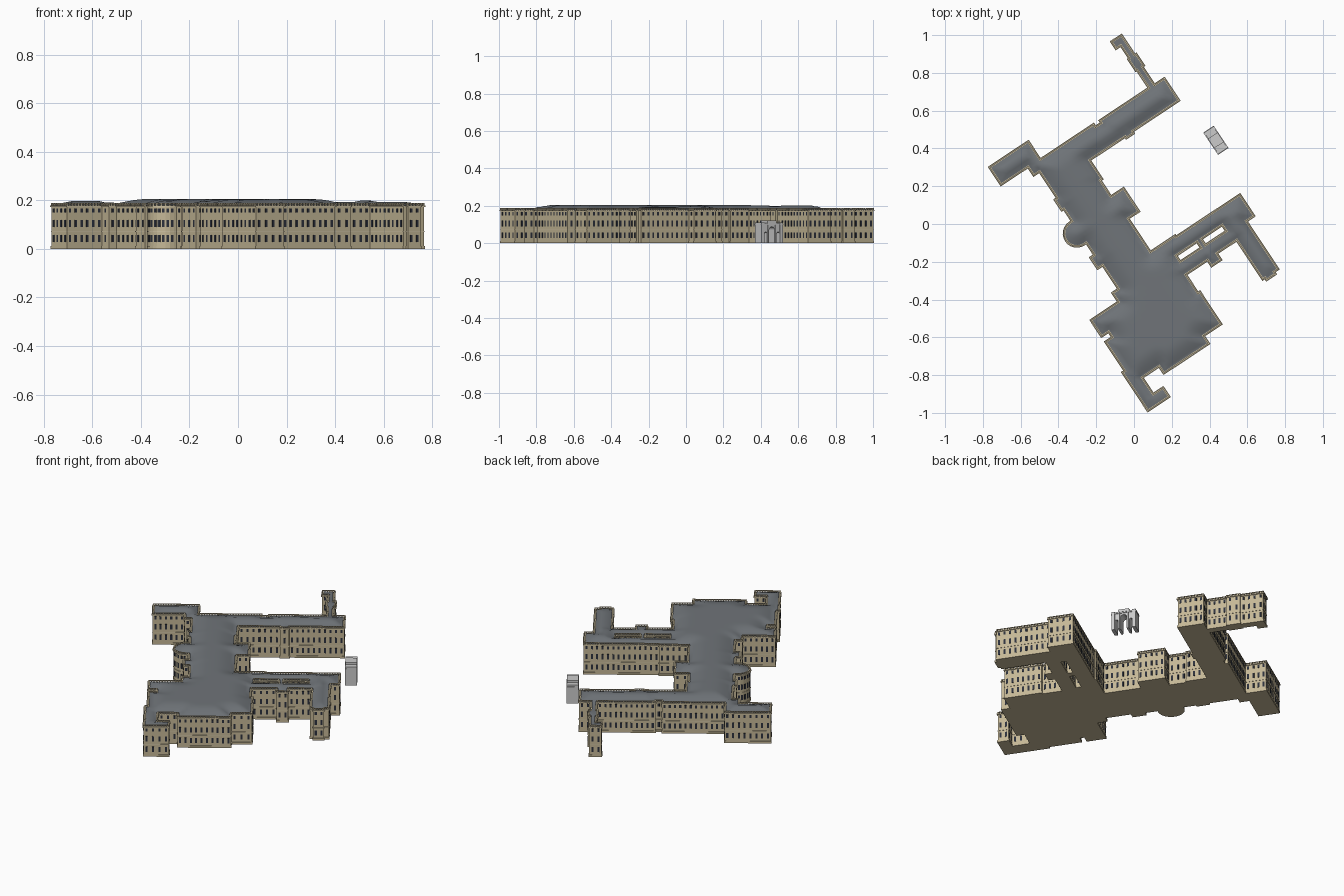
import bpy, bmesh, math
from mathutils import Vector, Matrix
from mathutils.geometry import delaunay_2d_cdt, intersect_point_line

if "Cube" in bpy.data.objects:
    bpy.data.objects.remove(bpy.data.objects["Cube"])

ANGLE = math.radians(33.5)   # whole site is turned on the ground plane


def material(name, col):
    m = bpy.data.materials.new(name)
    m.diffuse_color = (*col, 1)
    m.use_nodes = True
    m.node_tree.nodes["Principled BSDF"].inputs["Base Color"].default_value = m.diffuse_color
    return m


STONE = material("stone", (0.56, 0.48, 0.31))
TRIM = material("trim", (0.62, 0.54, 0.37))
SLATE = material("slate", (0.16, 0.175, 0.19))
GLASS = material("glass", (0.025, 0.03, 0.045))


def finish(bm, name, mat=None):
    me = bpy.data.meshes.new(name)
    bm.to_mesh(me)
    bm.free()
    ob = bpy.data.objects.new(name, me)
    bpy.context.collection.objects.link(ob)
    ob.rotation_euler.z = ANGLE
    if mat:
        me.materials.append(mat)
    return ob


def steps(n):
    """Right-angled path from alternating u, v coordinates."""
    pts = [Vector((n[0], n[1]))]
    for i in range(2, len(n)):
        p = pts[-1].copy()
        p[i % 2] = n[i]
        pts.append(p)
    return pts


def edges(loop):
    return zip(loop, loop[1:] + loop[:1])


def offset(loop, d):
    """Mitred inset (positive d goes into the building)."""
    out = []
    for i, p in enumerate(loop):
        a = (p - loop[i - 1]).normalized()
        b = (loop[(i + 1) % len(loop)] - p).normalized()
        na, nb = Vector((-a.y, a.x)), Vector((-b.y, b.x))
        out.append(p + (na + nb) * d / (1 + na.dot(nb)))
    return out


def inside(p, loops):
    odd = False
    for lp in loops:
        for a, b in edges(lp):
            if (a.y > p.y) != (b.y > p.y) and p.x < a.x + (p.y - a.y) * (b.x - a.x) / (b.y - a.y):
                odd = not odd
    return odd


def fill(loops, extra=()):
    pts, con = [], []
    for lp in loops:
        s = len(pts)
        pts += lp
        con += [(s + i, s + (i + 1) % len(lp)) for i in range(len(lp))]
    res = delaunay_2d_cdt(pts + list(extra), con, [], 0, 1e-6)
    vs = res[0]
    fs = [f for f in res[2] if inside(sum((vs[i] for i in f), Vector((0, 0))) / len(f), loops)]
    return vs, fs


def prism(loops, z0, z1, name, mat):
    bm = bmesh.new()
    vs, fs = fill(loops)
    for z in (z0, z1):
        vv = [bm.verts.new((v.x, v.y, z)) for v in vs]
        for f in fs:
            bm.faces.new([vv[i] for i in (f if z == z1 else f[::-1])])
    for lp in loops:
        for a, b in edges(lp):
            bm.faces.new([bm.verts.new((p.x, p.y, z)) for p, z in ((a, z0), (b, z0), (b, z1), (a, z1))])
    bmesh.ops.remove_doubles(bm, verts=bm.verts, dist=1e-5)
    return finish(bm, name, mat)


def box(bm, c, size, rot=0):
    bmesh.ops.create_cube(bm, size=1, matrix=Matrix.Translation(c) @ Matrix.Rotation(rot, 4, 'Z')
                          @ Matrix.Diagonal((*size, 1)))


# footprint: north and west wings, garden bow, then south and east wings
north_west = steps([.498, .872, .431, .825, .462, .745, .455, .67, .462, .558, .15, .543, .115, .56,
                    -.224, .675, -.474, .56, -.302, .506, -.265, .34, -.28, .27, -.267, .195])
bow = [Vector((-.28 + .07 * math.cos(t), .125 + .07 * math.sin(t)))
       for t in (math.pi * (.5 + i / 12) for i in range(13))]
south_east = [Vector((-.267, .055))] + steps([
    -.267, -.02, -.292, -.092, -.26, -.24, -.298, -.297, -.473, -.403, -.428, -.435, -.472, -.62,
    -.486, -.867, -.348, -.806, -.411, -.703, -.306, -.748, -.018, -.698, .094, -.49, .082, -.376,
    .218, -.414, .281, -.373, .405, -.622, .42, -.636, .48, -.622, .506, -.317, .555, -.178,
    .15, -.17, -.008, .04, .06, .19, -.02, .29, -.008, .41, .215, .4, .265, .412, .561, .556,
    .498, .67, .508, .745, .498])
courts = [[Vector(p) for p in ((u0, -.3), (u0, -.264), (u1, -.264), (u1, -.3))]
          for u0, u1 in ((.095, .225), (.255, .385))]
LOOPS = [north_west + bow + south_east] + courts


def grown(d):
    return [offset(lp, -d) for lp in LOOPS]


def ring(out, inn, z0, z1, name, mat):
    return prism(grown(out) + [lp[::-1] for lp in grown(inn)], z0, z1, name, mat)


# walls and horizontal mouldings
prism(LOOPS, 0, .177, "walls", STONE)
ring(.003, -.004, 0, .012, "plinth", STONE)
ring(.002, -.004, .070, .074, "string_course", TRIM)
ring(.005, -.004, .172, .178, "cornice", TRIM)
ring(.002, -.005, .185, .188, "balustrade_rail", TRIM)

# windows and balustrade posts along every wall
win, posts = bmesh.new(), bmesh.new()
for lp in LOOPS:
    for a, b in edges(lp):
        d = b - a
        L, rot = d.length, math.atan2(d.y, d.x)
        n = int(L / .028) if L > .025 else (1 if L > .017 else 0)
        for i in range(n):
            p = a + d * (i + .5) / n
            for z, h in ((.158, .018), (.105, .03), (.043, .03)):
                box(win, (p.x, p.y, z), (.011, .003, h), rot)
        inw = Vector((-d.y, d.x)) / L * .0015
        m = max(1, round(L / .014))
        for i in range(m):
            p = a + d * i / m + inw
            box(posts, (p.x, p.y, .1815), (.006, .005, .007), rot)
finish(win, "windows", GLASS)
finish(posts, "balustrade_posts", TRIM)

# softly swelling slate roof, higher where the building is deeper
inner = grown(-.009)
segs = [e for lp in inner for e in edges(lp)]


def depth(p):
    best = 9
    for a, b in segs:
        ab = b - a
        t = max(0, min(1, (p - a).dot(ab) / ab.length_squared))
        best = min(best, (a + ab * t - p).length)
    return best


grid = [Vector((-.5 + .022 * i, -.88 + .022 * j)) for i in range(50) for j in range(81)]
grid = [p for p in grid if inside(p, inner) and depth(p) > .007]
vs, fs = fill(inner, grid)
bm = bmesh.new()
vv = [bm.verts.new((p.x, p.y, .181 + .024 * math.sin(math.pi / 2 * min(1, depth(p) / .1)))) for p in vs]
for f in fs:
    bm.faces.new([vv[i] for i in f])
bmesh.ops.delete(bm, geom=[v for v in bm.verts if not v.link_faces], context='VERTS')
for f in bm.faces:
    f.smooth = True
finish(bm, "roof", SLATE)
ring(-.008, -.010, .177, .1815, "roof_kerb", SLATE)


# free-standing triple archway
def arch(c, w, top):
    r = w / 2
    return [(c - r, 0)] + [(c - r * math.cos(math.pi * i / 10), top - r + r * math.sin(math.pi * i / 10))
                           for i in range(11)] + [(c + r, 0)]


profile = [(.062, 0)] + arch(.09, .018, .06) + arch(.13, .034, .088) + arch(.17, .018, .06) \
    + [(.198, 0), (.198, .108), (.062, .108)]
bm = bmesh.new()
face = bm.faces.new([bm.verts.new((.577, v, z)) for v, z in profile])
ext = bmesh.ops.extrude_face_region(bm, geom=[face])
bmesh.ops.translate(bm, vec=(.058, 0, 0), verts=[g for g in ext['geom'] if isinstance(g, bmesh.types.BMVert)])
bmesh.ops.recalc_face_normals(bm, faces=bm.faces)
finish(bm, "archway")
bm = bmesh.new()
box(bm, (.606, .13, .098), (.066, .142, .004))
box(bm, (.606, .13, .112), (.062, .06, .016))
for v in (.0715, .1885):
    box(bm, (.606, v, .055), (.066, .019, .11))
for v in (.106, .154):
    for u in (.575, .637):
        box(bm, (u, v, .048), (.006, .006, .096))
finish(bm, "archway_trim")
